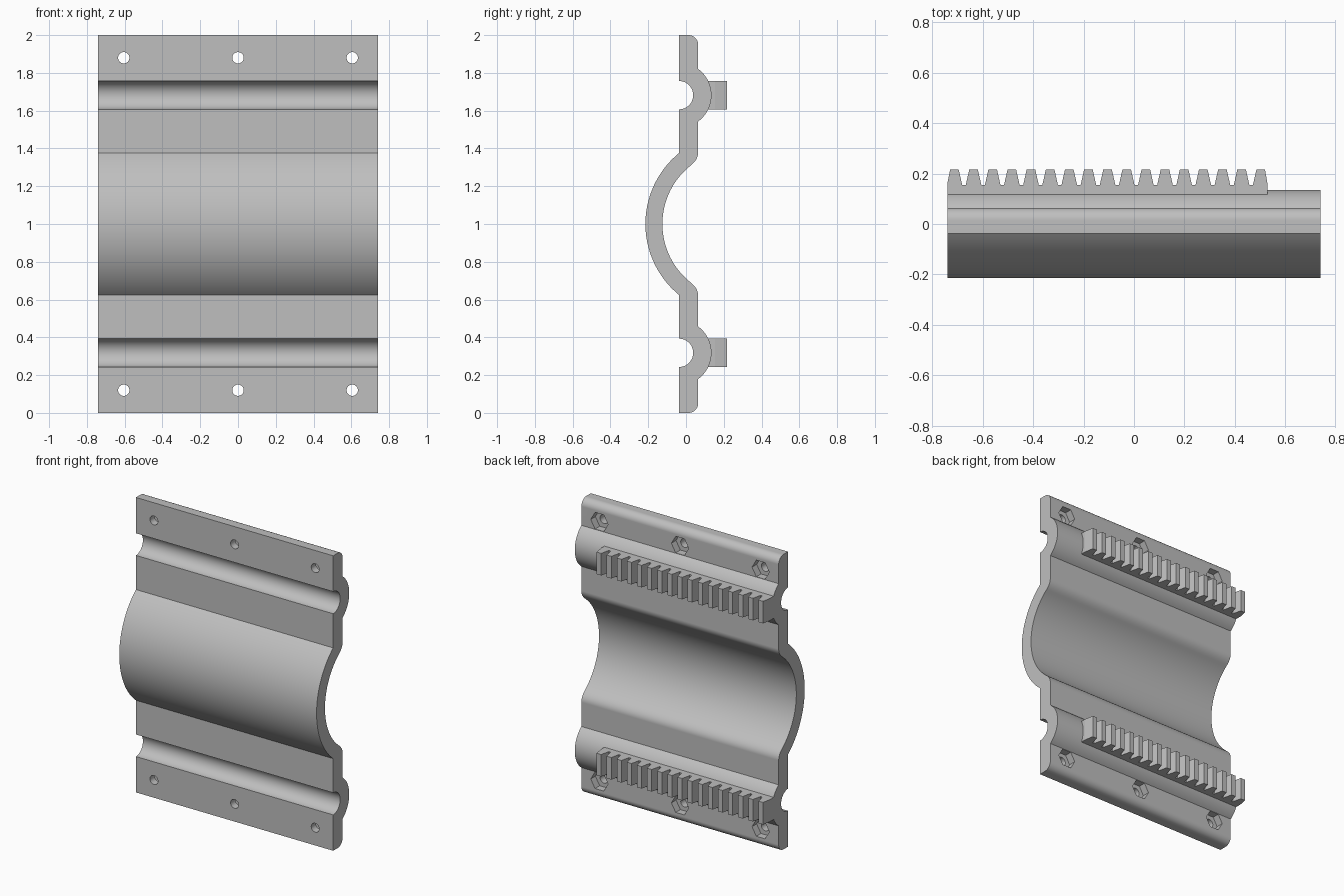
import bpy, bmesh, math
from mathutils import Matrix

if "Cube" in bpy.data.objects:
    bpy.data.objects.remove(bpy.data.objects["Cube"])

X = 0.74                      # half length of the bracket
FRONT, BACK = -0.037, 0.064   # plate faces (y)
GROOVE_Z = 1.682              # upper rod groove

grey = bpy.data.materials.new("light grey")
grey.diffuse_color = (0.52, 0.52, 0.52, 1)
grey.use_nodes = True
grey.node_tree.nodes["Principled BSDF"].inputs["Base Color"].default_value = grey.diffuse_color


def arc(cy, cz, r, a0, a1, n):
    """Points on an arc in the y-z plane, angles in radians from +y towards +z."""
    return [(cy + r * math.cos(a0 + (a1 - a0) * i / n),
             cz + r * math.sin(a0 + (a1 - a0) * i / n)) for i in range(n + 1)]


def prism(name, points, direction):
    """Extrude a closed outline of 3D points."""
    bm = bmesh.new()
    face = bm.faces.new([bm.verts.new(p) for p in points])
    out = bmesh.ops.extrude_face_region(bm, geom=[face])
    verts = [v for v in out["geom"] if isinstance(v, bmesh.types.BMVert)]
    bmesh.ops.translate(bm, verts=verts, vec=direction)
    bmesh.ops.recalc_face_normals(bm, faces=bm.faces)
    mesh = bpy.data.meshes.new(name)
    bm.to_mesh(mesh)
    bm.free()
    mesh.materials.append(grey)
    ob = bpy.data.objects.new(name, mesh)
    bpy.context.collection.objects.link(ob)
    return ob


def cutter(name, sides, radius, y0, y1):
    """Six prisms along y at the bolt positions."""
    bm = bmesh.new()
    for x in (-0.605, 0, 0.605):
        for z in (0.12, 1.88):
            m = (Matrix.Translation((x, (y0 + y1) / 2, z))
                 @ Matrix.Rotation(math.pi / 2, 4, 'X')
                 @ Matrix.Rotation(math.pi / 2, 4, 'Z'))
            bmesh.ops.create_cone(bm, cap_ends=True, segments=sides, radius1=radius,
                                  radius2=radius, depth=y1 - y0, matrix=m)
    # turn each prism so that hexagon corners point along x
    mesh = bpy.data.meshes.new(name)
    bm.to_mesh(mesh)
    bm.free()
    mesh.materials.append(grey)
    ob = bpy.data.objects.new(name, mesh)
    bpy.context.collection.objects.link(ob)
    ob.hide_render = True
    return ob


# Upper half of the plate section: front side upwards, then back side downwards
CY, R_OUT, R_IN = 0.27, 0.485, 0.395
a_out = math.acos((CY - FRONT) / R_OUT)
a_in = math.acos((CY - 0.028) / R_IN)
a_bump = math.acos((BACK - FRONT) / 0.172)
half = arc(CY, 1, R_OUT, math.pi, math.pi - a_out, 20)
half += arc(FRONT, GROOVE_Z, 0.075, -math.pi / 2, math.pi / 2, 24)
half += [(FRONT, 2.0)]
half += arc(BACK - 0.05, 1.95, 0.05, math.pi / 2, 0, 8)
half += arc(FRONT, GROOVE_Z, 0.172, a_bump, -a_bump, 24)
end = (CY - R_IN * math.cos(a_in), 1 + R_IN * math.sin(a_in))
p0, p1 = (BACK, 1.378), (BACK, 1.342)
for i in range(9):            # soft blend from flat back into the large trough
    t = i / 8
    half.append(tuple((1 - t) ** 2 * p0[k] + 2 * t * (1 - t) * p1[k] + t * t * end[k]
                      for k in (0, 1)))
half += arc(CY, 1, R_IN, math.pi - a_in, math.pi, 20)[1:]
section = half + [(y, 2 - z) for y, z in reversed(half[1:-1])]
plate = prism("clamp_plate", [(-X, y, z) for y, z in section], (2 * X, 0, 0))

# Bolt holes and hexagonal nut pockets on the back
cutters = [cutter("bolt_hole_cutter", 32, 0.03, -0.2, 0.2),
           cutter("nut_pocket_cutter", 6, 0.065, 0.014, 0.2)]
for c in cutters:
    mod = plate.modifiers.new("cut", 'BOOLEAN')
    mod.operation, mod.object, mod.solver = 'DIFFERENCE', c, 'EXACT'
bpy.context.view_layer.update()
cut = bpy.data.meshes.new_from_object(
    plate.evaluated_get(bpy.context.evaluated_depsgraph_get()))
plate.modifiers.clear()
plate.data = cut
for c in cutters:
    bpy.data.objects.remove(c)
cut.shade_smooth()
cut.set_sharp_from_angle(angle=math.radians(25))
wn = plate.modifiers.new("flat_faces", 'WEIGHTED_NORMAL')
wn.keep_sharp = True

# Toothed racks on the two rod bumps
TIP, ROOT, PITCH = 0.216, 0.154, 0.0759
teeth = [(-X, 0.09), (-X, 0.16)]
for i in range(17):
    c = -0.712 + i * PITCH
    if i:
        teeth.append((c - 0.031, ROOT))
    teeth += [(c - 0.017, TIP), (c + 0.017, TIP)]
    teeth.append((c + 0.031, ROOT))
teeth[-1] = (0.53, ROOT)
teeth.append((0.53, 0.09))
for name, z in (("lower_rack", 2 - GROOVE_Z), ("upper_rack", GROOVE_Z)):
    prism(name, [(x, y, z - 0.075) for x, y in teeth], (0, 0, 0.15))
